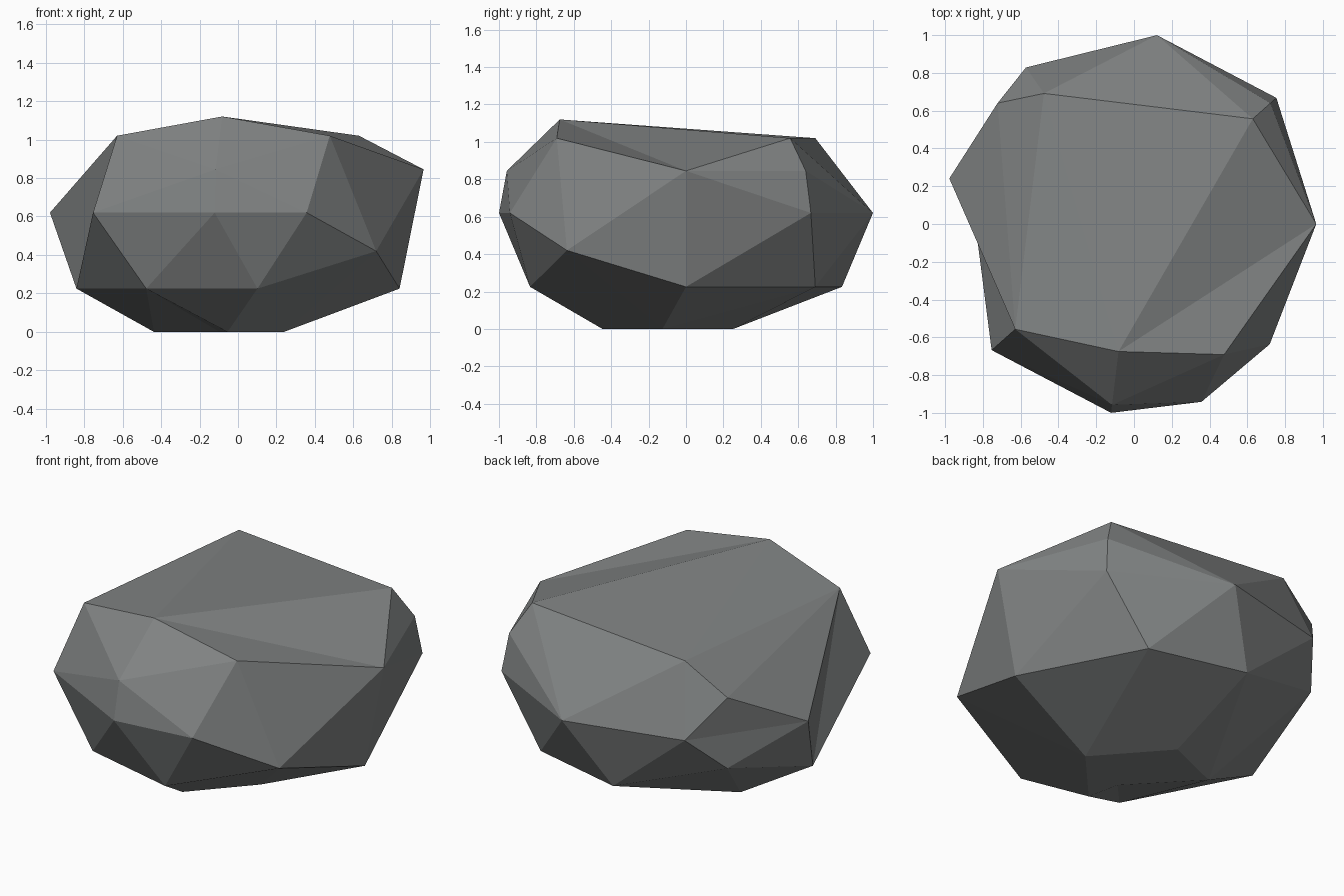
import bpy
import bmesh
from math import cos, sin, tau
from mathutils import Vector

old = bpy.data.objects.get("Cube")
if old:
    bpy.data.objects.remove(old, do_unlink=True)

# Stone material
stone = bpy.data.materials.new("stone grey")
stone.use_nodes = True
colour = (0.22, 0.23, 0.23, 1)
stone.diffuse_color = colour
bsdf = next(n for n in stone.node_tree.nodes if n.type == "BSDF_PRINCIPLED")
bsdf.inputs["Base Color"].default_value = colour

STEP = tau / 26


def corner(ring_radius, step, height):
    """Point on a level ring, at a whole number of angular steps."""
    return Vector((ring_radius * cos(step * STEP), ring_radius * sin(step * STEP), height))


# Corners of the boulder: ring name, radius, height, angular steps
rings = [
    ("peak", 0.68, 1.12, [19]),
    ("crown", 0.84, 1.02, [3, 9, 16, 22]),
    ("shoulder", 0.965, 0.845, [0, 3, 10, 19]),
    ("waist", 1.007, 0.62, [3, 6, 9, 12, 16, 19, 21]),
    ("hip", 0.96, 0.42, [10, 23]),
    ("skirt", 0.84, 0.225, [0, 4, 7, 13, 17, 20]),
    ("foot", 0.45, 0, [12, 19]),
    ("sole", 0.27, 0, [8, 24]),
]
bm = bmesh.new()
corners = {}
for name, radius, height, steps in rings:
    for s in steps:
        corners[name, s] = bm.verts.new(corner(radius, s, height))
bmesh.ops.convex_hull(bm, input=list(bm.verts))


def edge_between(a, b):
    return bm.edges.get((corners[a], corners[b]))


# Shallow hollows: turn a ridge edge into a valley across its two facets
for a, b in [
    (("crown", 22), ("crown", 3)),
    (("waist", 12), ("waist", 16)),
    (("shoulder", 10), ("hip", 10)),
]:
    edge = edge_between(a, b)
    if edge:
        bmesh.utils.edge_rotate(edge, True)

# Nick in the edge of the base
edge = edge_between(("foot", 19), ("foot", 12))
if edge:
    new_edge, nick = bmesh.utils.edge_split(edge, corners["foot", 19], 0.5)
    bmesh.ops.triangulate(bm, faces=[f for f in bm.faces if len(f.verts) > 3])
    nick.co = corner(0.27, 18, 0)

bmesh.ops.recalc_face_normals(bm, faces=list(bm.faces))
mesh = bpy.data.meshes.new("boulder")
bm.to_mesh(mesh)
bm.free()
mesh.materials.append(stone)
boulder = bpy.data.objects.new("boulder", mesh)
bpy.context.scene.collection.objects.link(boulder)
